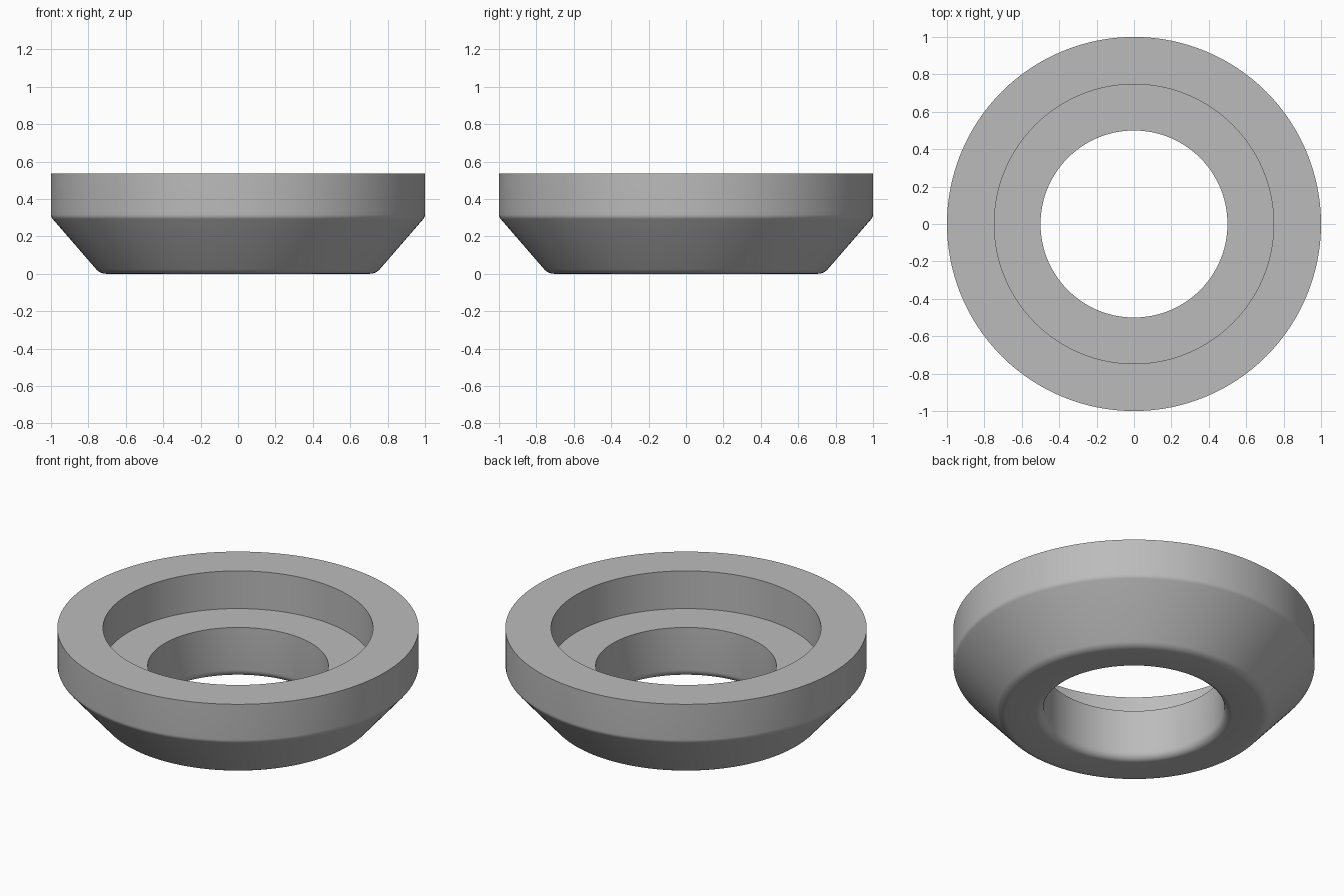
import bpy, bmesh, math
from mathutils import Vector

cube = bpy.data.objects.get("Cube")
if cube:
    bpy.data.objects.remove(cube, do_unlink=True)

SEGMENTS = 128

# Cross-section corners: radius, height, fillet radius
CORNERS = [
    (0.50, 0.0, 0.045),     # bore, bottom edge
    (0.737, 0.0, 0.07),     # foot of the cone
    (1.0, 0.303, 0.04),     # cone meets rim
    (1.0, 0.535, 0),        # outer top edge
    (0.747, 0.535, 0),      # counterbore top edge
    (0.747, 0.305, 0),      # counterbore floor
    (0.50, 0.305, 0),       # bore, top edge
]


def rounded(corners, steps=6):
    """Replace each filleted corner by an arc tangent to both sides."""
    points = []
    for i, (x, z, r) in enumerate(corners):
        p = Vector((x, z))
        if not r:
            points.append(p)
            continue
        a = (Vector(corners[i - 1][:2]) - p).normalized()
        b = (Vector(corners[(i + 1) % len(corners)][:2]) - p).normalized()
        half = a.angle(b) / 2
        centre = p + (a + b).normalized() * (r / math.sin(half))
        start = p + a * (r / math.tan(half)) - centre
        end = p + b * (r / math.tan(half)) - centre
        sweep = math.pi - 2 * half
        for k in range(steps + 1):
            t = k / steps
            arc = start * math.sin((1 - t) * sweep) + end * math.sin(t * sweep)
            points.append(centre + arc / math.sin(sweep))
    return points


# Lathe the cross-section around the vertical axis
bm = bmesh.new()
verts = [bm.verts.new((p.x, 0, p.y)) for p in rounded(CORNERS)]
edges = [bm.edges.new((verts[i - 1], v)) for i, v in enumerate(verts)]
bmesh.ops.spin(bm, geom=verts + edges, cent=(0, 0, 0), axis=(0, 0, 1),
               angle=math.tau, steps=SEGMENTS, use_merge=True)
bmesh.ops.remove_doubles(bm, verts=bm.verts[:], dist=0.0001)
bmesh.ops.recalc_face_normals(bm, faces=bm.faces[:])
mesh = bpy.data.meshes.new("conical_ring")
bm.to_mesh(mesh)
bm.free()

ring = bpy.data.objects.new("conical_ring", mesh)
bpy.context.collection.objects.link(ring)

# Plain grey finish
grey = bpy.data.materials.new("light_grey")
grey.use_nodes = True
grey.diffuse_color = (0.5, 0.5, 0.5, 1)
grey.node_tree.nodes["Principled BSDF"].inputs["Base Color"].default_value = grey.diffuse_color
mesh.materials.append(grey)

# Smooth round walls, crisp edges
bpy.ops.object.select_all(action='DESELECT')
ring.select_set(True)
bpy.context.view_layer.objects.active = ring
bpy.ops.object.shade_smooth_by_angle(angle=math.radians(30))
